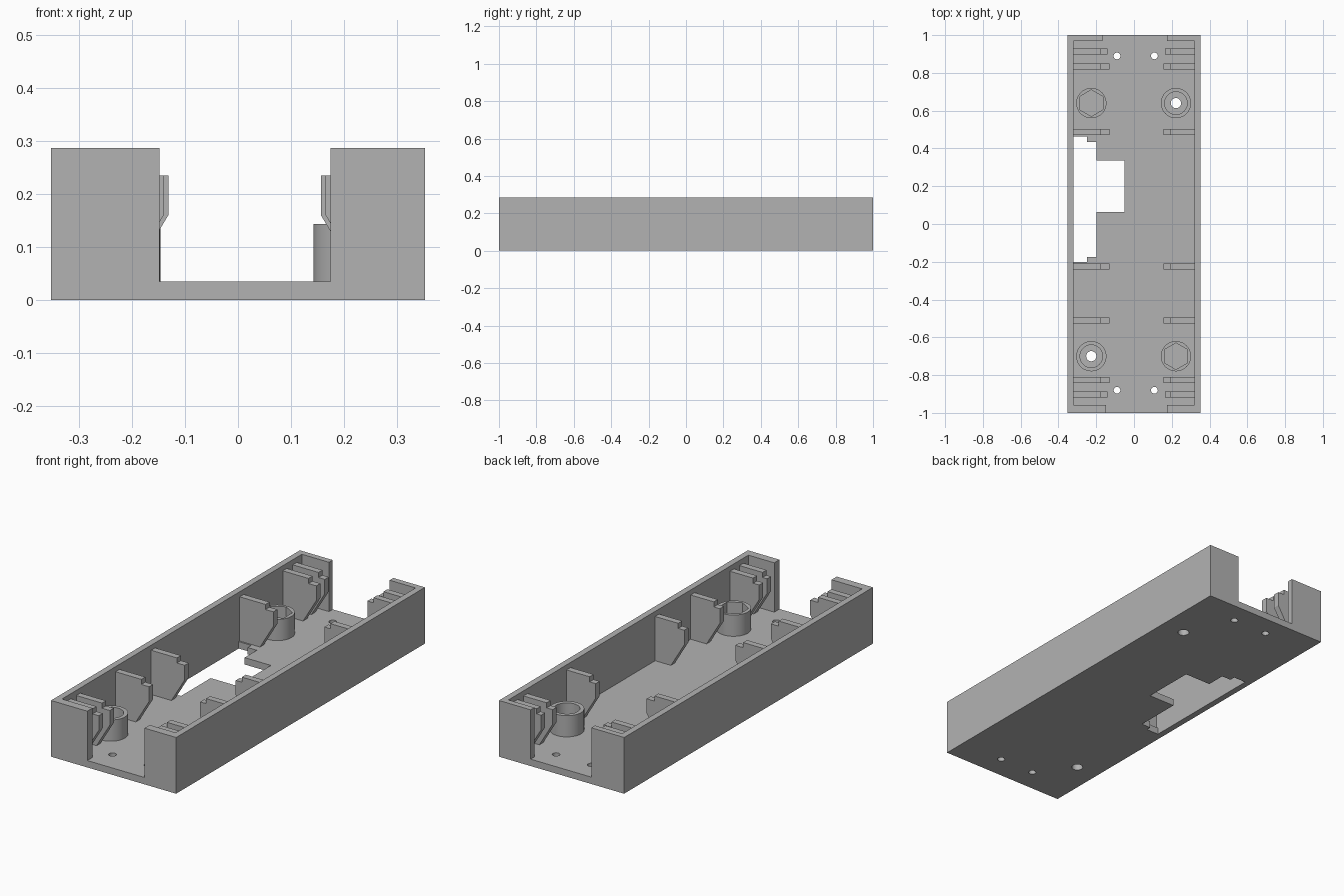
import bpy, bmesh, math

if "Cube" in bpy.data.objects:
    bpy.data.objects.remove(bpy.data.objects["Cube"])

FLOOR, TOP, POST = 0.035, 0.286, 0.143

grey = bpy.data.materials.new("plain grey")
grey.diffuse_color = (0.45, 0.45, 0.45, 1)
grey.use_nodes = True
grey.node_tree.nodes["Principled BSDF"].inputs["Base Color"].default_value = grey.diffuse_color


def ring(cx, cy, r, n=40, start=0.0):
    """Points of a regular polygon or circle."""
    return [(cx + r * math.cos(start + 2 * math.pi * i / n),
             cy + r * math.sin(start + 2 * math.pi * i / n)) for i in range(n)]


def plate(name, loops, lo, hi, along_y=False):
    """Extrude outline loops (later loops are holes) from lo to hi."""
    curve = bpy.data.curves.new(name, 'CURVE')
    curve.dimensions = '2D'
    curve.fill_mode = 'BOTH'
    curve.extrude = (hi - lo) / 2
    for pts in loops:
        s = curve.splines.new('POLY')
        s.points.add(len(pts) - 1)
        for p, (a, b) in zip(s.points, pts):
            p.co = (a, b, 0, 1)
        s.use_cyclic_u = True
    ob = bpy.data.objects.new(name, curve)
    bpy.context.collection.objects.link(ob)
    mid = (lo + hi) / 2
    if along_y:
        ob.rotation_euler.x = math.pi / 2
        ob.location.y = mid
    else:
        ob.location.z = mid
    bpy.ops.object.select_all(action='DESELECT')
    ob.select_set(True)
    bpy.context.view_layer.objects.active = ob
    bpy.ops.object.convert(target='MESH')
    ob = bpy.context.object
    bm = bmesh.new()
    bm.from_mesh(ob.data)
    bmesh.ops.remove_doubles(bm, verts=bm.verts, dist=1e-5)
    bmesh.ops.recalc_face_normals(bm, faces=bm.faces)
    bm.to_mesh(ob.data)
    bm.free()
    ob.data.materials.clear()
    ob.data.materials.append(grey)
    bpy.ops.object.shade_smooth_by_angle(angle=math.radians(30))
    return ob


# Floor between the walls, with tongues at the end openings and the stepped window
floor = [(-0.148, -1), (0.174, -1), (0.174, -0.958), (0.32, -0.958),
         (0.32, 0.97), (0.174, 0.97), (0.174, 1), (-0.167, 1), (-0.167, 0.97),
         (-0.32, 0.97), (-0.32, 0.463), (-0.25, 0.463), (-0.25, 0.434),
         (-0.198, 0.434), (-0.198, 0.336), (-0.05, 0.336), (-0.05, 0.063),
         (-0.198, 0.063), (-0.198, -0.175), (-0.25, -0.175), (-0.25, -0.2),
         (-0.32, -0.2), (-0.32, -0.958), (-0.148, -0.958)]
holes = [ring(x, y, 0.018, 24) for x in (-0.09, 0.108) for y in (-0.88, 0.89)]
holes += [ring(0.222, 0.64, 0.027), ring(-0.226, -0.7, 0.027)]
plate("floor", [floor] + holes, 0, FLOOR)

# C-shaped left and right walls
plate("left_wall", [[(-0.352, -1), (-0.148, -1), (-0.148, -0.958), (-0.32, -0.958),
                     (-0.32, 0.97), (-0.167, 0.97), (-0.167, 1), (-0.352, 1)]], 0, TOP)
plate("right_wall", [[(0.352, -1), (0.174, -1), (0.174, -0.958), (0.32, -0.958),
                      (0.32, 0.97), (0.174, 0.97), (0.174, 1), (0.352, 1)]], 0, TOP)

# Stepped ribs along both walls; the outermost ones are slightly shorter
for y, short in [(-0.903, 0.009), (-0.827, 0), (-0.511, 0), (-0.225, 0),
                 (0.487, 0), (0.833, 0), (0.913, 0.009)]:
    for side, sx, tip, step in [("left", -1, 0.131, 0.175), ("right", 1, 0.156, 0.19)]:
        t = tip + short
        prof = [(0.32, FLOOR), (t + 0.075, FLOOR), (t, 0.16), (t, 0.234),
                (step, 0.234), (step, 0.26), (0.32, 0.26)]
        plate(side + "_rib", [[(sx * x, z) for x, z in prof]],
              y - 0.016, y + 0.016, along_y=True)

# Screw posts with round bores, nut posts with hexagonal pockets
for x, y in [(0.222, 0.64), (-0.226, -0.7)]:
    plate("screw_post", [ring(x, y, 0.08), ring(x, y, 0.06)], FLOOR, POST)
for x, y in [(-0.226, 0.64), (0.222, -0.7)]:
    plate("nut_post", [ring(x, y, 0.08), ring(x, y, 0.07, 6, math.pi / 2)], FLOOR, POST)
